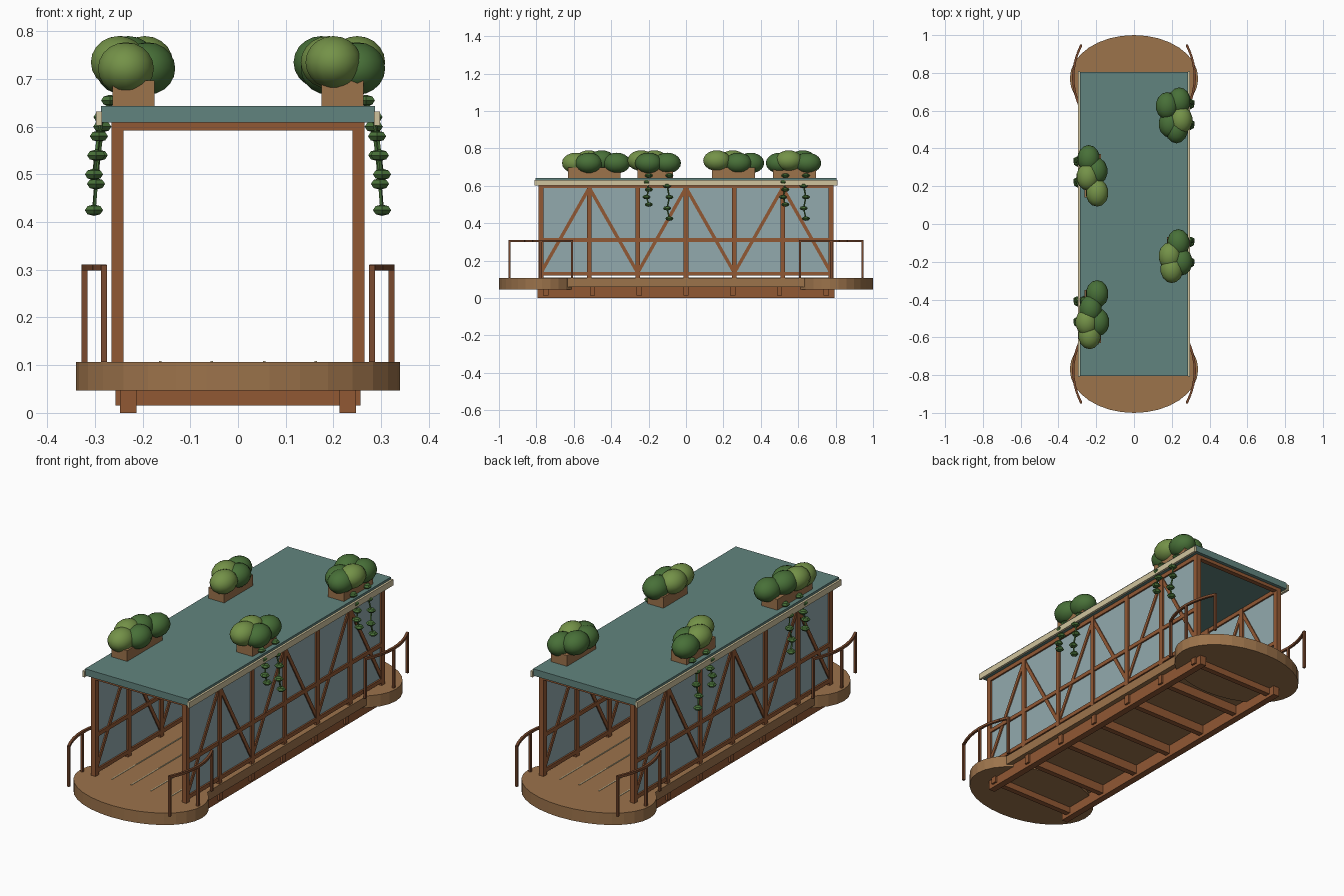
import bpy, bmesh, math
from mathutils import Matrix, Vector

cube = bpy.data.objects.get("Cube")
if cube:
    bpy.data.objects.remove(cube, do_unlink=True)


def material(name, *rgb):
    lin = [((c / 255 + 0.055) / 1.055) ** 2.4 for c in rgb] + [1]
    m = bpy.data.materials.new(name)
    m.use_nodes = True
    m.diffuse_color = lin
    m.node_tree.nodes["Principled BSDF"].inputs["Base Color"].default_value = lin
    return m


TIMBER = material("timber brown", 145, 88, 52)
RAILING = material("railing brown", 122, 74, 46)
DECK = material("deck tan", 156, 115, 75)
ROOF = material("roof teal", 97, 132, 126)
GLASS = material("pale glass", 146, 170, 174)
CREAM = material("cream trim", 208, 196, 158)
LEAF = material("dark leaf", 72, 112, 56)
LIGHT_LEAF = material("light leaf", 116, 146, 72)


class Part:
    """Collects simple solids into one named object."""

    def __init__(self, name, mat):
        self.name, self.mat, self.bm = name, mat, bmesh.new()

    def box(self, x, y, z):
        size = Matrix.Diagonal((x[1] - x[0], y[1] - y[0], z[1] - z[0], 1))
        mid = Matrix.Translation((sum(x) / 2, sum(y) / 2, sum(z) / 2))
        bmesh.ops.create_cube(self.bm, size=1, matrix=mid @ size)

    def beam(self, a, b, w, d):
        a, b = Vector(a), Vector(b)
        rot = (b - a).to_track_quat("Z", "X").to_matrix().to_4x4()
        size = Matrix.Diagonal((w, d, (b - a).length, 1))
        bmesh.ops.create_cube(self.bm, size=1, matrix=Matrix.Translation((a + b) / 2) @ rot @ size)

    def disc(self, y, rx, ry, z, sides):
        size = Matrix.Diagonal((rx, ry, z[1] - z[0], 1))
        bmesh.ops.create_cone(self.bm, cap_ends=True, segments=sides, radius1=1, radius2=1, depth=1,
                              matrix=Matrix.Translation((0, y, sum(z) / 2)) @ size)

    def blob(self, at, radii, sides, rings):
        bmesh.ops.create_uvsphere(self.bm, u_segments=sides, v_segments=rings, radius=1,
                                  matrix=Matrix.Translation(at) @ Matrix.Diagonal((*radii, 1)))

    def finish(self, smooth=False):
        mesh = bpy.data.meshes.new(self.name)
        self.bm.to_mesh(mesh)
        self.bm.free()
        mesh.materials.append(self.mat)
        obj = bpy.data.objects.new(self.name, mesh)
        bpy.context.collection.objects.link(obj)
        if smooth:
            for p in mesh.polygons:
                p.use_smooth = True
        return obj


def span(c, w):
    return (c - w / 2, c + w / 2)


SIDES = (-1, 1)
FLOOR = 0.107
BAYS = [i * 0.2585 for i in range(-3, 4)]

# Underframe: two long stringers and cross joists
under = Part("underframe", TIMBER)
for s in SIDES:
    under.box(span(s * 0.23, 0.034), (-0.795, 0.795), (0, 0.06))
for i in range(-3, 4):
    under.box((-0.257, 0.257), span(i * 0.25, 0.028), (0.015, 0.06))
under.finish()

# Deck with rounded end platforms
deck = Part("deck", DECK)
deck.box((-0.272, 0.272), (-0.79, 0.79), (0.06, FLOOR - 0.001))
deck.finish()
for s, name in zip(SIDES, ("front_platform", "back_platform")):
    end = Part(name, DECK)
    end.disc(s * 0.77, 0.34, 0.23, (0.047, FLOOR), 32)
    end.finish()

# Thin pale lines between the floor boards
lines = Part("floor_lines", CREAM)
for x in (-0.163, -0.055, 0.055, 0.163):
    lines.box(span(x, 0.005), (-0.77, 0.77), (FLOOR - 0.002, FLOOR + 0.002))
lines.finish()

# Side walls: posts, rails, zigzag braces and glass
for s, side in zip(SIDES, ("right", "left")):
    x = s * 0.2525
    frame = Part(side + "_wall_frame", TIMBER)
    for y in BAYS:
        frame.box(span(x, 0.025), span(y, 0.025), (FLOOR - 0.01, 0.612))
    for z, w in ((0.13, 0.02), (0.31, 0.02), (0.599, 0.022)):
        frame.box(span(x, 0.022), (-0.78, 0.78), span(z, w))
    for i in range(6):
        za, zb = (0.135, 0.59) if i % 2 == 0 else (0.59, 0.135)
        frame.beam((x, BAYS[i], za), (x, BAYS[i + 1], zb), 0.018, 0.018)
    frame.finish()
    glass = Part(side + "_glass", GLASS)
    glass.box(span(x, 0.006), (-0.775, 0.775), (0.14, 0.59))
    glass.finish()

# Beams across both open ends
ends = Part("end_beams", TIMBER)
for s in SIDES:
    ends.box((-0.265, 0.265), span(s * 0.775, 0.025), (0.592, 0.611))
ends.finish()

# Roof slab and side gutters
roof = Part("roof", ROOF)
roof.box((-0.287, 0.287), (-0.805, 0.805), (0.609, 0.643))
roof.finish()
gutters = Part("gutters", CREAM)
for s in SIDES:
    gutters.box(span(s * 0.2915, 0.012), (-0.81, 0.81), (0.602, 0.632))
gutters.finish()

# Bowed handrails beside the end platforms
for sy, end in zip(SIDES, ("front", "back")):
    for sx, side in zip(SIDES, ("right", "left")):
        rail = Part(f"{end}_{side}_handrail", RAILING)
        path = []
        for i in range(9):
            t = i / 4 - 1
            path.append(Vector((sx * (0.281 + 0.041 * (1 - t * t)), sy * (0.777 + 0.167 * t), 0.305)))
        for a, b in zip(path, path[1:]):
            rail.beam(a, b, 0.012, 0.012)
        for p in (path[0], path[4], path[8]):
            rail.box(span(p.x, 0.012), span(p.y, 0.012), (FLOOR, 0.31))
        rail.finish()

# Roof planters: side, centre y, length, vine centre, bushes (x, y, is light)
PLANTERS = {
    "back_left": (1, 0.58, 0.23, 0.58, ((0.24, 0.65, 0), (0.175, 0.625, 0), (0.19, 0.53, 0),
                                        (0.25, 0.55, 1), (0.225, 0.5, 0))),
    "front_left": (1, -0.165, 0.19, -0.15, ((0.235, -0.1, 0), (0.19, -0.17, 1),
                                            (0.25, -0.2, 0), (0.2, -0.24, 1))),
    "back_right": (-1, 0.255, 0.23, 0.275, ((-0.24, 0.345, 0), (-0.245, 0.25, 1),
                                            (-0.2, 0.28, 0), (-0.195, 0.165, 1))),
    "front_right": (-1, -0.49, 0.28, -0.465, ((-0.195, -0.37, 0), (-0.23, -0.45, 0), (-0.19, -0.52, 0),
                                              (-0.25, -0.52, 1), (-0.235, -0.59, 1))),
}
for name, (s, y, length, vine_y, bushes) in PLANTERS.items():
    trough = Part(name + "_planter", DECK)
    trough.box(span(s * 0.219, 0.088), span(y, length), (0.642, 0.697))
    trough.finish()

    greens = (Part(name + "_dark_bushes", LEAF), Part(name + "_light_bushes", LIGHT_LEAF))
    for i, (bx, by, light) in enumerate(bushes):
        height = 0.735 if i % 2 else 0.722
        greens[light].blob((bx, by, height), (0.06, 0.073, 0.055), 14, 10)
    for g in greens:
        g.finish(smooth=True)

    # Two trailing vines, one short and one long
    vines = Part(name + "_vines", LEAF)
    for dy, leaves in ((-0.055, (0.655, 0.62, 0.58, 0.54, 0.5)), (0.055, (0.655, 0.6, 0.54, 0.48, 0.425))):
        top, low = leaves[0], leaves[-1]
        last = None
        for i, z in enumerate(leaves):
            t = (top - z) / (top - low)
            at = Vector((s * (0.268 + 0.034 * math.sqrt(t)), vine_y + dy + 0.006 * (-1) ** i, z))
            vines.blob(at, (0.022, 0.022, 0.012), 6, 4)
            if last:
                vines.beam(last, at, 0.006, 0.006)
            last = at
    vines.finish()
